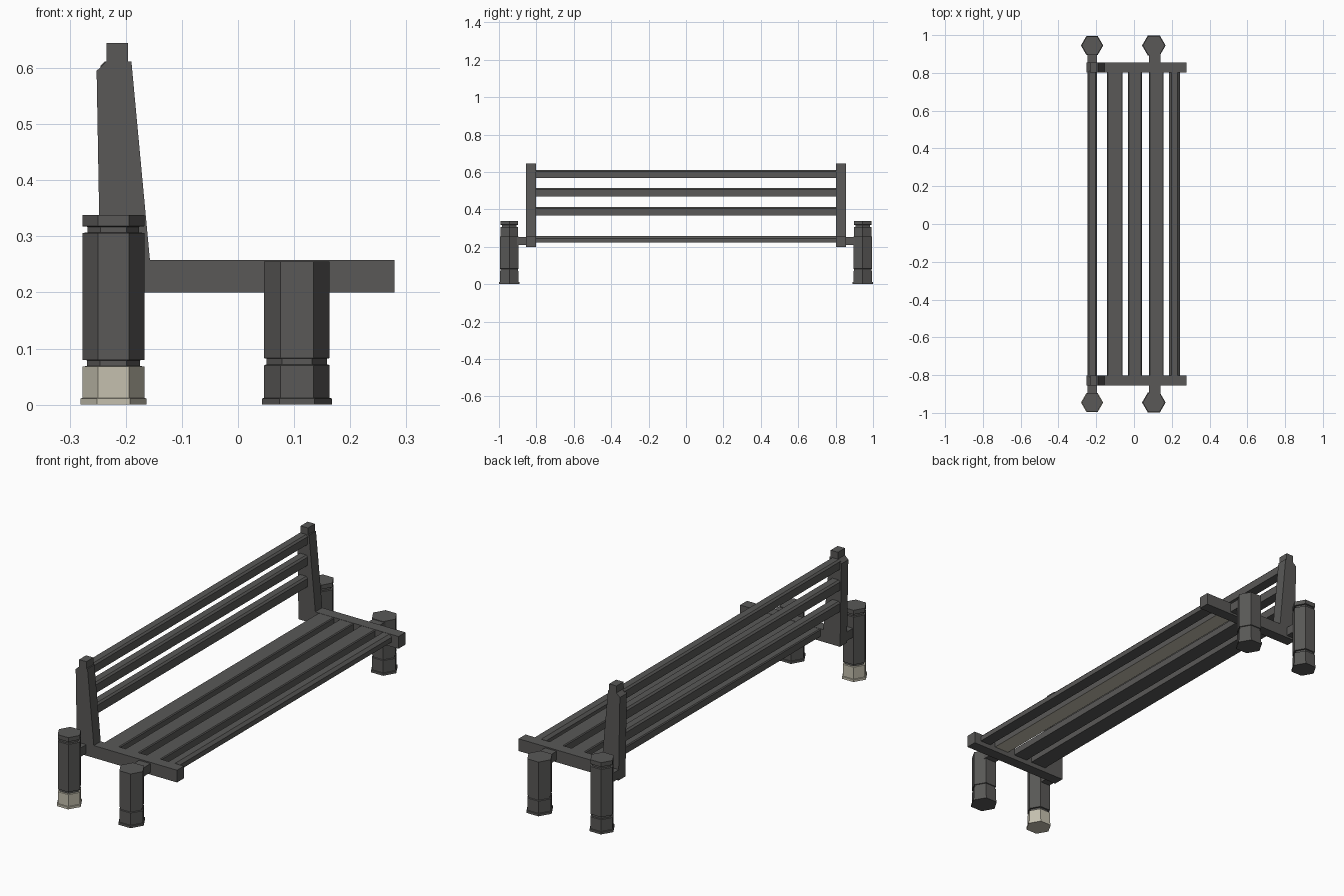
import bpy, bmesh, math

if "Cube" in bpy.data.objects:
    bpy.data.objects.remove(bpy.data.objects["Cube"])


def make_mat(name, rgb):
    m = bpy.data.materials.new(name)
    m.diffuse_color = (*rgb, 1)
    m.use_nodes = True
    m.node_tree.nodes["Principled BSDF"].inputs["Base Color"].default_value = m.diffuse_color
    return m


DARK = make_mat("dark grey", (0.1, 0.098, 0.095))
PALE = make_mat("pale stone", (0.56, 0.53, 0.43))


def finish(bm, name, pale_rule=None):
    bmesh.ops.recalc_face_normals(bm, faces=bm.faces[:])
    if pale_rule:
        for f in bm.faces:
            f.material_index = 1 if pale_rule(f) else 0
    me = bpy.data.meshes.new(name)
    bm.to_mesh(me)
    bm.free()
    me.materials.append(DARK)
    me.materials.append(PALE)
    ob = bpy.data.objects.new(name, me)
    bpy.context.collection.objects.link(ob)
    return ob


def extrude_y(name, profile, y0, y1, pale_rule=None):
    """Extrude an x-z outline between two y positions."""
    bm = bmesh.new()
    a = [bm.verts.new((x, y0, z)) for x, z in profile]
    b = [bm.verts.new((x, y1, z)) for x, z in profile]
    bm.faces.new(a)
    bm.faces.new(b)
    n = len(a)
    for i in range(n):
        j = (i + 1) % n
        bm.faces.new((a[i], a[j], b[j], b[i]))
    return finish(bm, name, pale_rule)


def box_profile(x0, x1, z0, z1, c=0.0):
    """Rectangle with optional chamfered top corners."""
    if c == 0:
        return [(x0, z0), (x1, z0), (x1, z1), (x0, z1)]
    return [(x0, z0), (x1, z0), (x1, z1 - c), (x1 - c, z1),
            (x0 + c, z1), (x0, z1 - c)]


def hex_post(name, x, y, rings, pale_rule=None):
    """Six-sided turned post from (radius, z) rings."""
    bm = bmesh.new()
    loops = []
    for r, z in rings:
        loops.append([bm.verts.new((x + r * math.cos(k * math.pi / 3),
                                    y + r * math.sin(k * math.pi / 3), z))
                      for k in range(6)])
    bm.faces.new(loops[0])
    bm.faces.new(loops[-1])
    for lo, hi in zip(loops, loops[1:]):
        for k in range(6):
            m = (k + 1) % 6
            bm.faces.new((lo[k], lo[m], hi[m], hi[k]))
    return finish(bm, name, pale_rule)


back_rings = [(0.059, 0), (0.059, 0.011), (0.055, 0.012), (0.055, 0.068),
              (0.047, 0.069), (0.047, 0.079), (0.055, 0.08), (0.055, 0.306),
              (0.046, 0.307), (0.046, 0.317), (0.055, 0.318), (0.055, 0.338)]
front_rings = [(0.0625, 0.0), (0.0625, 0.011), (0.0585, 0.012), (0.0585, 0.07),
               (0.054, 0.072), (0.054, 0.082), (0.0585, 0.083), (0.0585, 0.255)]

# end frame outline: seat arm, raked upright and cap in one piece
frame = [(-0.245, 0.2), (0.279, 0.2), (0.279, 0.258), (-0.157, 0.258),
         (-0.19, 0.612), (-0.196, 0.612), (-0.196, 0.645), (-0.234, 0.645),
         (-0.234, 0.612), (-0.252, 0.595)]

for s, side in ((-1, "near"), (1, "far")):
    extrude_y("end_frame_" + side, frame, s * 0.803, s * 0.855)
    # posts; the foot of the near back post is pale
    rule = (lambda f: f.calc_center_median().z < 0.069) if s < 0 else None
    hex_post("back_post_" + side, -0.222, s * 0.945, back_rings, rule)
    hex_post("front_post_" + side, 0.105, s * 0.945, front_rings)
    # brackets joining frame to posts
    extrude_y("back_bracket_" + side, box_profile(-0.247, -0.197, 0.21, 0.252),
              s * 0.85, s * 0.92)
    extrude_y("front_bracket_" + side, box_profile(0.08, 0.14, 0.21, 0.252),
              s * 0.85, s * 0.92)

# seat slats; one has a pale underside
slats = [(-0.142, -0.06), (-0.031, 0.042), (0.08, 0.157), (0.186, 0.243)]
for i, (x0, x1) in enumerate(slats):
    rule = (lambda f: f.normal.z < -0.9) if i == 2 else None
    c = 0.012 if i == 3 else 0.004
    extrude_y("seat_slat_%d" % (i + 1), box_profile(x0, x1, 0.222, 0.257, c),
              -0.81, 0.81, rule)

# backrest rails
for i, (z0, z1) in enumerate([(0.367, 0.414), (0.468, 0.515), (0.567, 0.612)]):
    extrude_y("back_rail_%d" % (i + 1), box_profile(-0.245, -0.197, z0, z1, 0.008),
              -0.81, 0.81)
